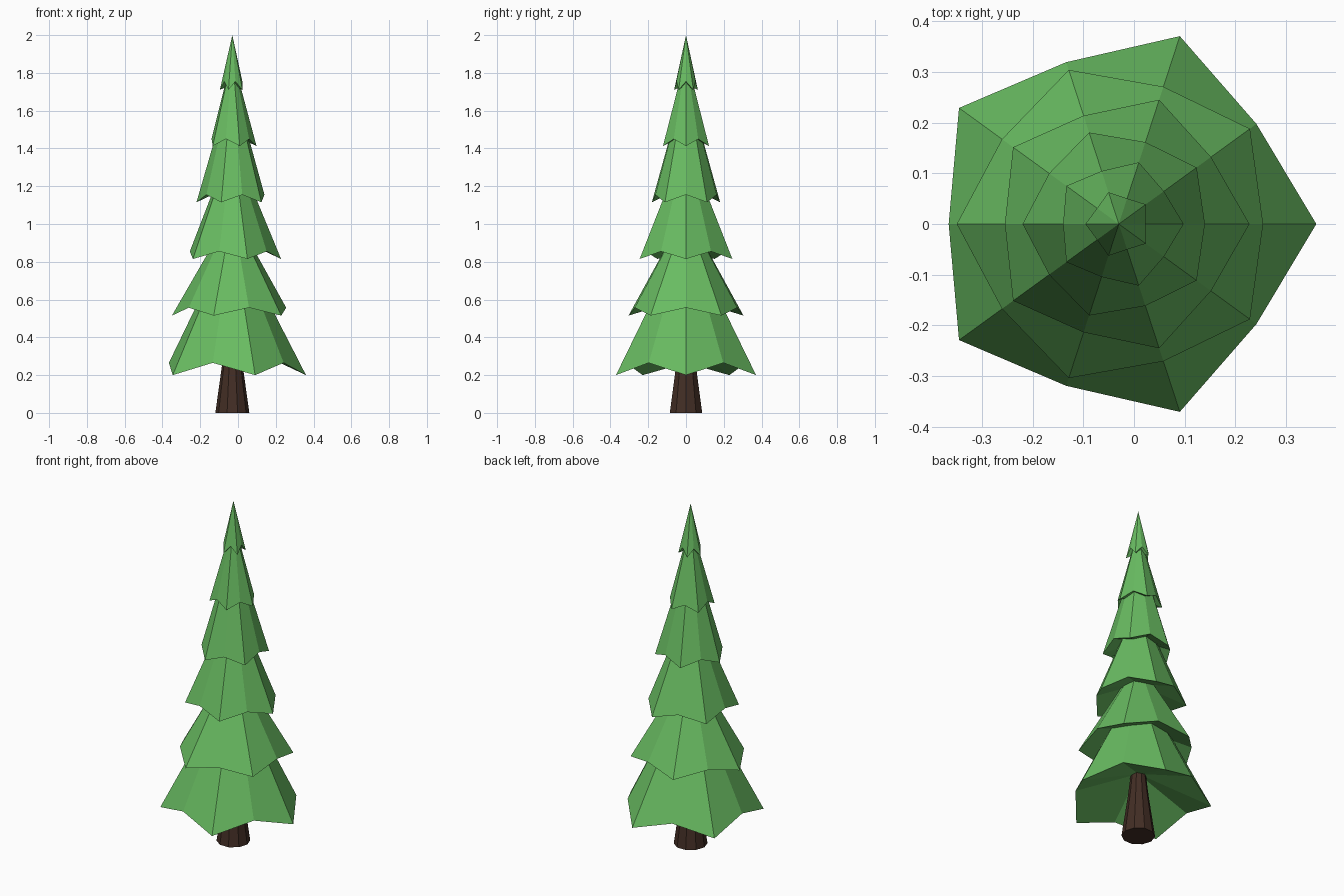
import bpy, bmesh
from math import pi, cos, sin

if "Cube" in bpy.data.objects:
    bpy.data.objects.remove(bpy.data.objects["Cube"])

AXIS_X = -0.03   # the tree axis sits slightly off centre
SIDES = 10


def material(name, colour):
    mat = bpy.data.materials.new(name)
    mat.use_nodes = True
    mat.diffuse_color = (*colour, 1)
    mat.node_tree.nodes["Principled BSDF"].inputs["Base Color"].default_value = (*colour, 1)
    return mat


def add_object(name, bm, mat):
    bmesh.ops.recalc_face_normals(bm, faces=bm.faces)
    mesh = bpy.data.meshes.new(name)
    bm.to_mesh(mesh)
    bm.free()
    mesh.materials.append(mat)
    obj = bpy.data.objects.new(name, mesh)
    obj.location.x = AXIS_X
    bpy.context.collection.objects.link(obj)
    return obj


def ring(bm, radius_height):
    """Ring of vertices; radius_height(i) gives the radius and z of corner i."""
    verts = []
    for i in range(SIDES):
        a = 2 * pi * i / SIDES
        r, z = radius_height(i)
        verts.append(bm.verts.new((r * cos(a), r * sin(a), z)))
    return verts


def branch_tier(name, tip_r, tip_z, notch_r, notch_z, apex_z, flip, mat):
    """Star-hemmed cone with a hollowed underside."""
    bm = bmesh.new()
    hem = ring(bm, lambda i: (tip_r, tip_z) if i % 2 == flip else (notch_r, notch_z))
    apex = bm.verts.new((0, 0, apex_z))
    hollow = bm.verts.new((0, 0, tip_z + 0.47 * tip_r))
    for a, b in zip(hem, hem[1:] + hem[:1]):
        bm.faces.new((a, b, apex))
        bm.faces.new((b, a, hollow))
    return add_object(name, bm, mat)


green = material("needle green", (0.14, 0.50, 0.12))
brown = material("bark brown", (0.055, 0.027, 0.018))

# Trunk: tapered, flat-sided
bm = bmesh.new()
rings = [ring(bm, lambda i, r=r, z=z: (r, z)) for r, z in ((0.09, 0), (0.055, 0.25), (0.036, 0.42))]
for low, high in zip(rings, rings[1:]):
    for i in range(SIDES):
        j = (i + 1) % SIDES
        bm.faces.new((low[i], low[j], high[j], high[i]))
bm.faces.new(rings[0])
bm.faces.new(rings[-1])
add_object("trunk", bm, brown)

# Branch tiers, bottom to top, each turned half a star point from the last
tiers = [
    (0.39, 0.20, 0.336, 0.265, 0.96),
    (0.32, 0.515, 0.285, 0.557, 1.07),
    (0.258, 0.815, 0.225, 0.855, 1.44),
    (0.19, 1.115, 0.17, 1.155, 1.77),
    (0.128, 1.413, 0.11, 1.45, 1.89),
    (0.066, 1.71, 0.053, 1.755, 2.0),
]
for n, tier in enumerate(tiers):
    branch_tier(f"branch_tier_{n + 1}", *tier, n % 2, green)
